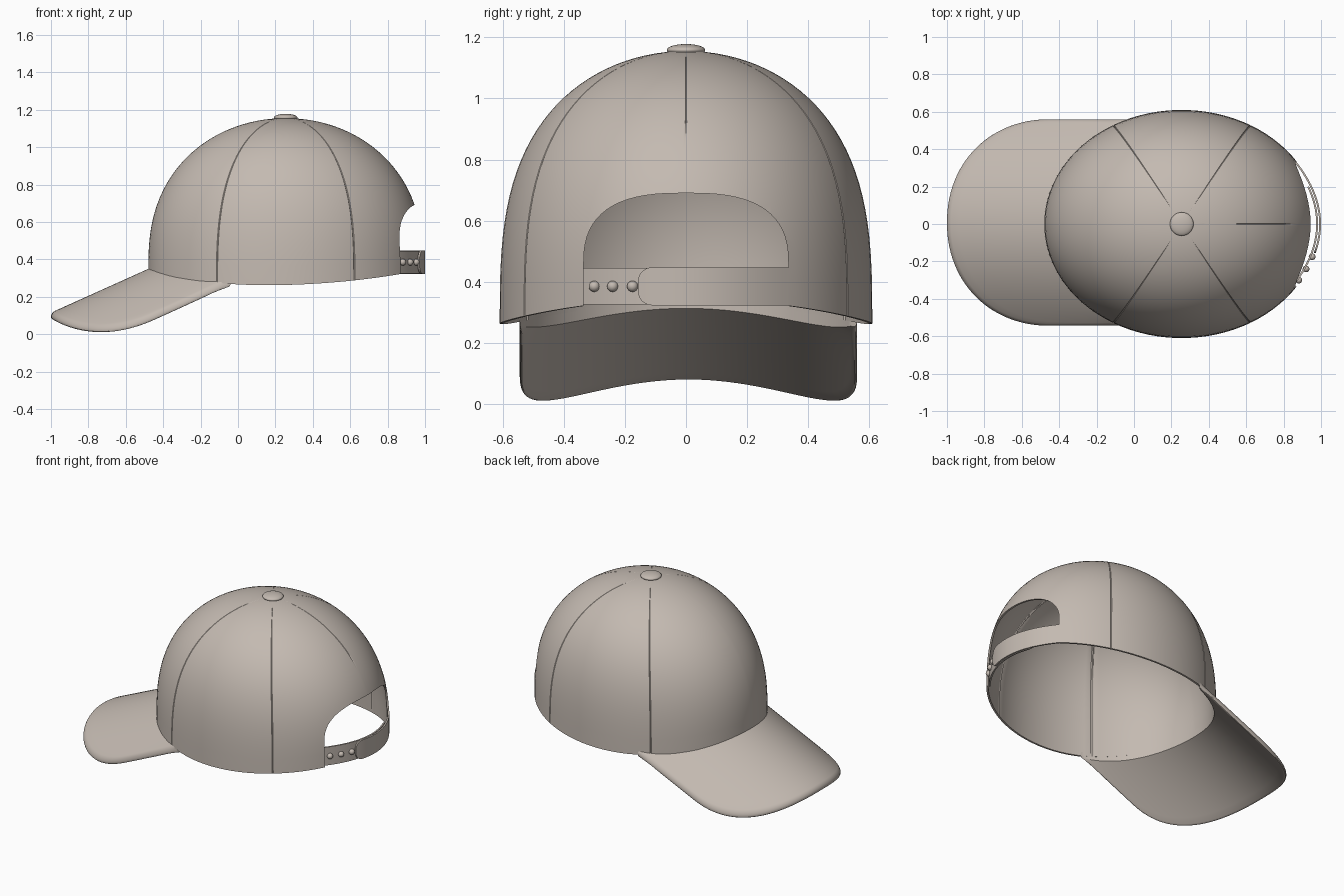
import bpy, bmesh, math
from math import sin, cos, radians, pi, sqrt

if "Cube" in bpy.data.objects:
    bpy.data.objects.remove(bpy.data.objects["Cube"])

CX, AX, AY = 0.255, 0.735, 0.61      # crown centre and half-axes

fabric = bpy.data.materials.new("taupe fabric")
fabric.diffuse_color = (0.55, 0.49, 0.44, 1)
fabric.use_nodes = True
fabric.node_tree.nodes["Principled BSDF"].inputs["Base Color"].default_value = fabric.diffuse_color


def grid(name, rows, wrap=False, tip=None, caps=False):
    """Skin a list of equal-length point rows; optionally close rows, add a tip or end caps."""
    bm = bmesh.new()
    vs = [[bm.verts.new(p) for p in row] for row in rows]
    n = len(rows[0])
    for a, b in zip(vs, vs[1:]):
        for i in range(n if wrap else n - 1):
            j = (i + 1) % n
            bm.faces.new((a[i], a[j], b[j], b[i]))
    if tip:
        t = bm.verts.new(tip)
        for i in range(n):
            bm.faces.new((vs[-1][i], vs[-1][(i + 1) % n], t))
    if caps:
        bm.faces.new(vs[0])
        bm.faces.new(vs[-1])
    bmesh.ops.recalc_face_normals(bm, faces=bm.faces)
    me = bpy.data.meshes.new(name)
    bm.to_mesh(me)
    bm.free()
    me.materials.append(fabric)
    ob = bpy.data.objects.new(name, me)
    bpy.context.collection.objects.link(ob)
    return ob


def finish(ob, thickness=0, offset=-1, cutter=None):
    """Apply thickness and cut, then smooth."""
    bpy.ops.object.select_all(action='DESELECT')
    bpy.context.view_layer.objects.active = ob
    ob.select_set(True)
    if thickness:
        m = ob.modifiers.new("thickness", 'SOLIDIFY')
        m.thickness, m.offset = thickness, offset
        bpy.ops.object.modifier_apply(modifier=m.name)
    if cutter:
        m = ob.modifiers.new("cut", 'BOOLEAN')
        m.operation, m.object, m.solver = 'DIFFERENCE', cutter, 'EXACT'
        bpy.ops.object.modifier_apply(modifier=m.name)
    bpy.ops.object.shade_smooth_by_angle(angle=radians(35))


# Crown: panels with a narrow groove at each seam, none at the front centre
offsets = [0, 0.3, 1.0] + list(range(4, 57, 4)) + [59.0, 59.7]
rows = []
for k in range(30):
    phi = radians(87 * k / 29)
    s, f = sin(phi) ** (2 / 2.7), cos(phi)
    fy = sqrt(1 - s ** 3.0)           # sides are a little fuller than front and back
    row = []
    for panel in range(6):
        for o in offsets:
            a = radians(panel * 60 + o)
            seam = o == 0 and panel != 3 and (panel != 0 or s > 0.68)
            dip = 0.005 * min(1, f * 4) if seam else 0
            x = CX + AX * (f - dip) * cos(a)
            y = AY * (fy - dip) * sin(a)
            rise = (0.18 if x < 0.15 else 0.115) * (x - 0.15) ** 2
            row.append((x, y, 0.262 + 0.893 * s + rise * (1 - s) ** 2))
    rows.append(row)
crown = grid("crown", rows, wrap=True, tip=(CX, 0, 1.156))

# Arched opening at the back
arch = [(-0.335, 0.1)]
for i in range(33):
    t = pi - pi * i / 32
    c = cos(t)
    arch.append((0.335 * math.copysign(abs(c) ** 0.74, c), 0.45 + 0.24 * abs(sin(t)) ** 0.74))
arch.append((0.335, 0.1))
cutter = grid("opening_cutter", [[(x, y, z) for y, z in arch] for x in (0.6, 1.3)],
              wrap=True, caps=True)
finish(crown, 0.012, -1, cutter)
bpy.data.objects.remove(cutter)

# Brim: curved sheet with a rounded outer edge
R, NW = 0.021, 12


def brim_z(x, y):
    return 0.115 + 0.45 * (x + 1) - 0.83 * y * y - R


sections = []
for i in range(81):
    u = -1 + 2 * i / 80
    a, sg = abs(u), (1 if u > 0 else -1)
    if a > 0.7:
        ox, oy = -0.45 + 0.41 * (a - 0.7) / 0.3, 0.552
    else:
        t = a / 0.7 * pi / 2
        ox, oy = -0.45 - 0.55 * max(cos(t), 0) ** 0.95, 0.552 * sin(t) ** 0.95
    th = pi - radians(64) * a
    ix, iy = CX + 0.982 * AX * cos(th), 0.982 * AY * sin(th)
    length = sqrt((ox - ix) ** 2 + (oy - iy) ** 2)
    w1 = 1 - min(R / length, 0.5)
    prof = [(w1 * k / NW, 1) for k in range(NW + 1)]
    prof += [(w1 + (1 - w1) * cos(q), sin(q)) for q in (pi / 2 - pi * k / 8 for k in range(1, 8))]
    prof += [(w1 * k / NW, -1) for k in range(NW, -1, -1)]
    sec = []
    for w, h in prof:
        x, y = ix + (ox - ix) * w, sg * (iy + (oy - iy) * w)
        sec.append((x, y + 0.008 * w, brim_z(x, y) + R * h))
    sections.append(sec)
finish(grid("brim", sections, wrap=True, caps=True))

# Top button
bpy.ops.mesh.primitive_uv_sphere_add(segments=32, ring_count=16, location=(CX, 0, 1.158))
button = bpy.context.object
button.name = "top_button"
button.scale = (0.063, 0.063, 0.02)
button.data.materials.append(fabric)
finish(button)


# Adjustable strap: two overlapping bands, each with one rounded end
def strap_x(y):
    return 0.997 - 1.2 * y * y


def band(name, start, end, inset, half):
    pts = []
    for i in range(41):
        d = abs(end - start) * (i / 40) ** 1.6       # distance from the rounded end
        y = start + math.copysign(d, end - start)
        q = max(0, 1 - d / 0.045)
        h = half - 0.045 * (1 - sqrt(max(0, 1 - q * q)))
        pts.append([(strap_x(y) - inset, y, 0.385 + h * v) for v in (-1, -0.5, 0, 0.5, 1)])
    finish(grid(name, pts), 0.01, 0)


band("strap_outer", -0.155, 0.338, 0.002, 0.062)
band("strap_inner", 0.2, -0.338, 0.018, 0.06)

# Strap pegs
for i, y in enumerate((-0.30, -0.24, -0.175)):
    bpy.ops.mesh.primitive_uv_sphere_add(segments=20, ring_count=12, radius=0.018,
                                         location=(strap_x(y) - 0.008, y, 0.385))
    peg = bpy.context.object
    peg.name = f"strap_peg_{i + 1}"
    peg.data.materials.append(fabric)
    finish(peg)
